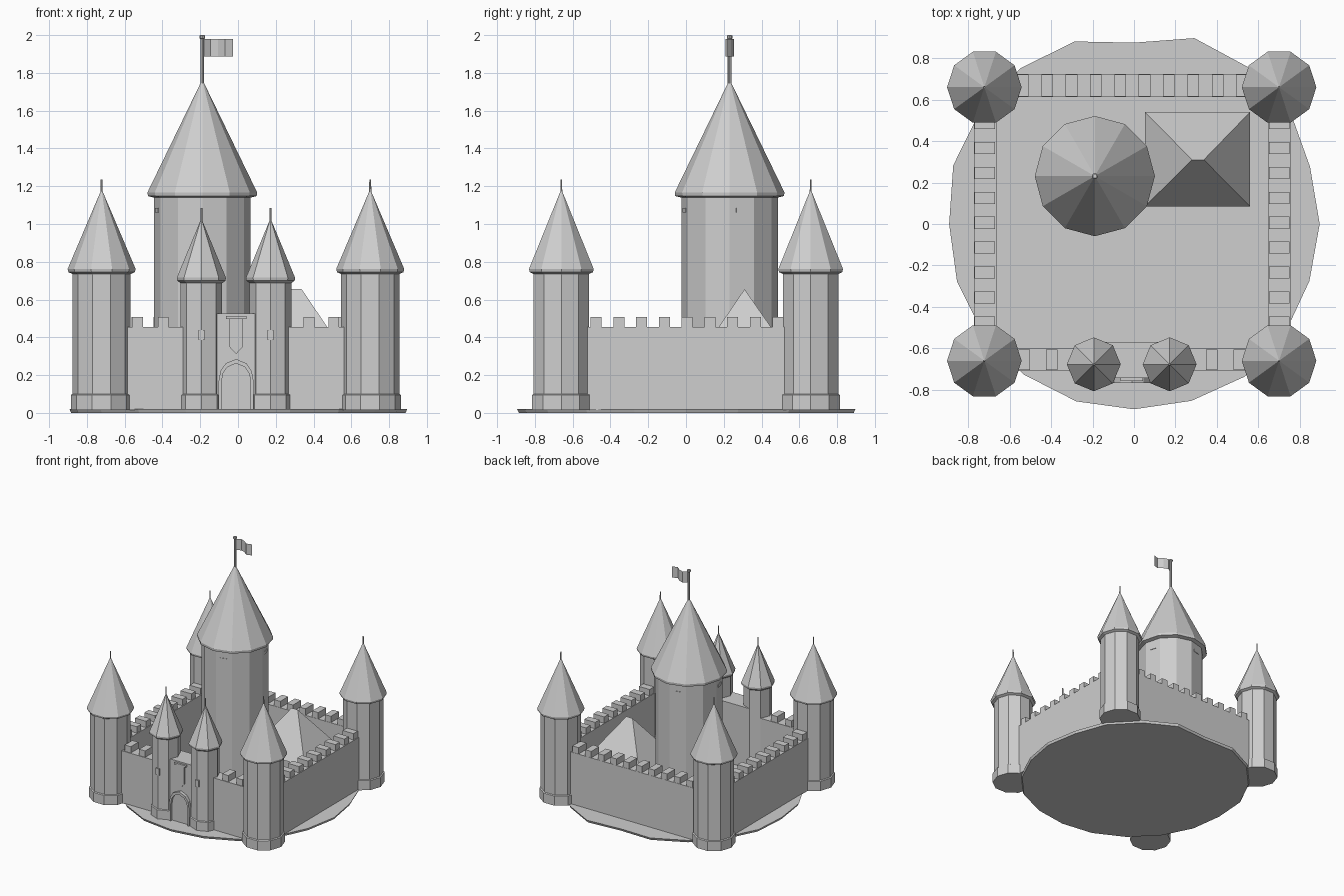
import bpy, bmesh, math
from mathutils import Matrix

if "Cube" in bpy.data.objects:
    bpy.data.objects.remove(bpy.data.objects["Cube"])

stone = bpy.data.materials.new("grey_stone")
stone.diffuse_color = (0.62, 0.62, 0.62, 1)
stone.use_nodes = True
stone.node_tree.nodes["Principled BSDF"].inputs["Base Color"].default_value = stone.diffuse_color


def finish(name, bm, recalc=True):
    if recalc:
        bmesh.ops.recalc_face_normals(bm, faces=bm.faces)
    me = bpy.data.meshes.new(name)
    bm.to_mesh(me)
    bm.free()
    me.materials.append(stone)
    ob = bpy.data.objects.new(name, me)
    bpy.context.collection.objects.link(ob)
    return ob


def lathe(name, profile, sides, x, y):
    """Closed faceted solid of revolution from (radius, z) points."""
    bm = bmesh.new()
    rings = []
    for r, z in profile:
        if r == 0:
            rings.append([bm.verts.new((x, y, z))] * sides)
        else:
            rings.append([bm.verts.new((x + r * math.cos(2 * math.pi * i / sides),
                                        y + r * math.sin(2 * math.pi * i / sides), z))
                          for i in range(sides)])
    for a, b in zip(rings, rings[1:]):
        for i in range(sides):
            j = (i + 1) % sides
            bm.faces.new(list(dict.fromkeys((a[i], a[j], b[j], b[i]))))
    for ring in (rings[0], rings[-1]):
        if ring[0] is not ring[1]:
            bm.faces.new(ring)
    return finish(name, bm)


def add_box(bm, x0, x1, y0, y1, z0, z1, rot=None):
    m = Matrix.Translation(((x0 + x1) / 2, (y0 + y1) / 2, (z0 + z1) / 2))
    m = m @ Matrix.Diagonal((x1 - x0, y1 - y0, z1 - z0, 1))
    if rot:
        m = rot @ m
    bmesh.ops.create_cube(bm, size=1, matrix=m)


def box(name, *dims, rot=None):
    bm = bmesh.new()
    add_box(bm, *dims, rot=rot)
    return finish(name, bm)


def plate(name, outline, x, y0, y1):
    """Extrude an (x, z) outline from y0 (front) to y1."""
    bm = bmesh.new()
    f = bm.faces.new([bm.verts.new((x + px, y0, pz)) for px, pz in outline])
    new = bmesh.ops.extrude_face_region(bm, geom=[f])["geom"]
    bmesh.ops.translate(bm, vec=(0, y1 - y0, 0),
                        verts=[v for v in new if isinstance(v, bmesh.types.BMVert)])
    return finish(name, bm)


# Ground slab: uneven twenty-sided disc
radii = [.896, .893, .93, .936, .943, .875, .926, .93, .92, .917,
         .892, .898, .90, .90, .90, .894, .897, .91, .90, .89]
bm = bmesh.new()
rim = [(r * math.cos(math.pi * i / 10), r * math.sin(math.pi * i / 10)) for i, r in enumerate(radii)]
low = [bm.verts.new((x * .99, y * .99, 0)) for x, y in rim]
high = [bm.verts.new((x, y, .02)) for x, y in rim]
bm.faces.new(low)
bm.faces.new(high)
for i in range(20):
    j = (i + 1) % 20
    bm.faces.new((low[i], low[j], high[j], high[i]))
finish("ground", bm)


# Corner towers with cone roofs and spikes
for x in (-.722, .70):
    for y in (-.66, .66):
        lathe("corner_tower", [(.163, .015), (.163, .095), (.154, .10), (.154, .75)], 10, x, y)
        lathe("corner_roof", [(.154, .735), (.176, .745), (.18, .762), (0, 1.185)], 10, x, y)
        lathe("corner_spike", [(.006, 1.15), (.005, 1.235)], 6, x, y)

# Gate towers
for x in (-.194, .172):
    y = -.677
    lathe("gate_tower", [(.118, .015), (.118, .095), (.11, .10), (.11, .70)], 8, x, y)
    lathe("gate_roof", [(.108, .685), (.128, .70), (.13, .716), (0, 1.03)], 8, x, y)
    lathe("gate_spike", [(.006, 1.0), (.005, 1.085)], 6, x, y)
    box("arrow_slit", x - .016, x + .016, y - .114, y - .09, .385, .44)

# Curtain walls with merlons
bm = bmesh.new()
add_box(bm, -.70, .68, .614, .723, .015, .455)
add_box(bm, -.70, .68, -.71, -.60, .015, .455)
for x0 in (-.773, .648):
    add_box(bm, x0, x0 + .109, -.62, .62, .015, .455)
finish("curtain_walls", bm)
bm = bmesh.new()
for i in range(10):
    x = -.008 + .1175 * (i - 4.5)
    add_box(bm, x - .028, x + .028, .616, .721, .45, .508)
for x in (-.53, -.396, .376, .508):
    add_box(bm, x - .028, x + .028, -.705, -.605, .45, .508)
for x0 in (-.77, .651):
    for i in range(-4, 5):
        y = .006 + .1205 * i
        add_box(bm, x0, x0 + .1, y - .029, y + .029, .45, .508)
finish("merlons", bm)

# Gatehouse, pointed arch frame and door
cx = -.01
box("gatehouse", -.19, .17, -.742, -.57, .015, .525)


def arch(w, spring, top):
    side = [(w, .015), (w, spring), (w * .9, spring + (top - spring) * .45),
            (w * .6, spring + (top - spring) * .8)]
    return side + [(0, top)] + [(-x, z) for x, z in reversed(side)]


bm = bmesh.new()
loops = []
for w, s, t in ((.092, .17, .285), (.077, .165, .262)):
    for y in (-.768, -.74):
        loops.append([bm.verts.new((cx + x, y, z)) for x, z in arch(w, s, t)])
of, ob, inf, inb = loops
n = len(of)
for a, b in ((of, inf), (of, ob), (inf, inb), (ob, inb)):
    for i in range(n - 1):
        bm.faces.new((a[i], a[i + 1], b[i + 1], b[i]))
for i in (0, n - 1):
    bm.faces.new((of[i], ob[i], inb[i], inf[i]))
finish("gate_arch", bm)
plate("gate_door", arch(.078, .165, .263), cx, -.748, -.74)

# Banner on its rod
plate("banner", [(-.036, .50), (.036, .50), (.036, .35), (0, .312), (-.036, .35)], cx, -.75, -.742)
box("banner_rod", cx - .054, cx + .054, -.758, -.74, .498, .513)

# Keep with large cone roof
kx, ky = -.189, .231
lathe("keep", [(.256, .015), (.256, 1.16)], 12, kx, ky)
lathe("keep_roof", [(.256, 1.14), (.288, 1.148), (.29, 1.168), (0, 1.765)], 12, kx, ky)
for k in range(4):
    rot = Matrix.Translation((kx, ky, 0)) @ Matrix.Rotation(math.radians(15 + 90 * k), 4, 'Z')
    box("keep_window", .235, .251, -.03, .03, 1.06, 1.085, rot=rot)

# Flag pole, cap and waving flag (single sheet)
lathe("flag_pole", [(.010, 1.72), (.010, 1.985)], 8, kx, ky)
lathe("pole_cap", [(.009, 1.978), (.015, 1.984), (.015, 1.996), (.010, 2.0)], 8, kx, ky)
bm = bmesh.new()
wave = [(-.182, 0), (-.145, .022), (-.107, .008), (-.07, -.022), (-.027, -.008)]
cols = [[bm.verts.new((x, ky + d, z)) for z in (1.886, 1.979)] for x, d in wave]
for a, b in zip(cols, cols[1:]):
    bm.faces.new((a[0], b[0], b[1], a[1]))
finish("flag", bm, recalc=False)

# Great hall with hipped roof
box("hall", .09, .525, .12, .505, .015, .335)
bm = bmesh.new()
e = [bm.verts.new((x, y, .325)) for x, y in ((.053, .085), (.56, .085), (.56, .54), (.053, .54))]
r0, r1 = bm.verts.new((.28, .31, .655)), bm.verts.new((.337, .31, .655))
for f in (e, (e[0], e[1], r1, r0), (e[1], e[2], r1), (e[2], e[3], r0, r1), (e[3], e[0], r0)):
    bm.faces.new(f)
finish("hall_roof", bm)
